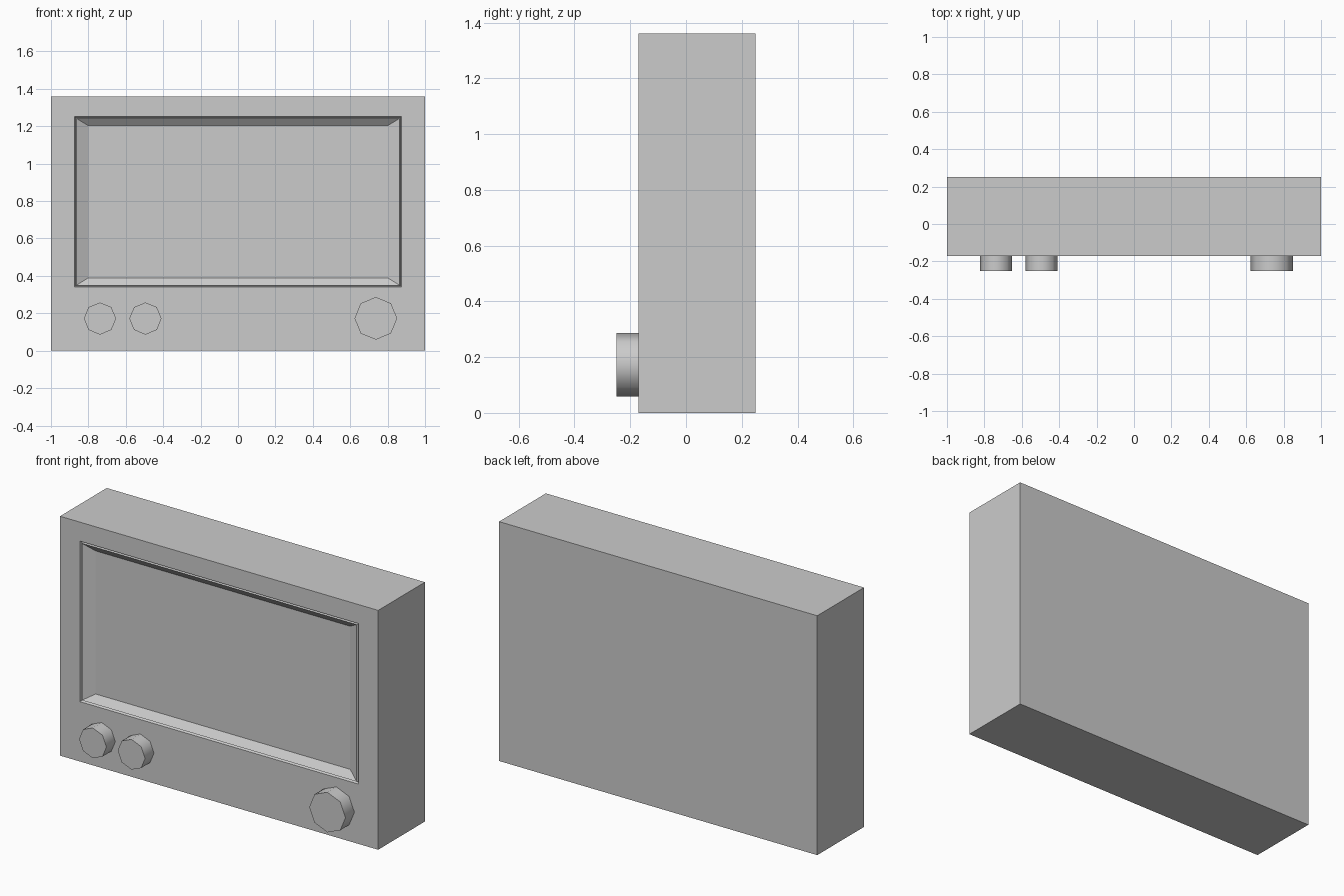
import bpy, bmesh, math
from mathutils import Matrix

if "Cube" in bpy.data.objects:
    bpy.data.objects.remove(bpy.data.objects["Cube"])

FRONT, BACK = -0.17, 0.25


def finish(name, bm):
    bmesh.ops.recalc_face_normals(bm, faces=bm.faces[:])
    mesh = bpy.data.meshes.new(name)
    bm.to_mesh(mesh)
    bm.free()
    obj = bpy.data.objects.new(name, mesh)
    bpy.context.collection.objects.link(obj)
    return obj


def casing():
    # nested rectangles from back to screen: half width, z bottom, z top, y
    loops = [
        (1.0, 0.0, 1.36, BACK),
        (1.0, 0.0, 1.36, FRONT),
        (0.875, 0.34, 1.252, FRONT),            # groove around the screen
        (0.87, 0.345, 1.247, FRONT + 0.012),
        (0.864, 0.35, 1.242, FRONT + 0.002),    # start of sloped bezel
        (0.80, 0.39, 1.203, FRONT + 0.035),     # screen
    ]
    bm = bmesh.new()
    rings = [[bm.verts.new((x, y, z)) for x, z in
              ((-w, lo), (w, lo), (w, hi), (-w, hi))] for w, lo, hi, y in loops]
    for a, b in zip(rings, rings[1:]):
        for i in range(4):
            j = (i + 1) % 4
            bm.faces.new((a[i], a[j], b[j], b[i]))
    bm.faces.new(rings[0])
    bm.faces.new(rings[-1])
    finish("television_casing", bm)


def knob(name, x, z, radius):
    # eight-sided dial standing out from the front panel
    bm = bmesh.new()
    place = Matrix.Translation((x, -0.21, z)) @ Matrix.Rotation(math.pi / 2, 4, 'X')
    bmesh.ops.create_cone(bm, cap_ends=True, segments=8, radius1=radius,
                          radius2=radius, depth=0.08, matrix=place)
    obj = finish(name, bm)
    bpy.ops.object.select_all(action='DESELECT')
    obj.select_set(True)
    bpy.context.view_layer.objects.active = obj
    bpy.ops.object.shade_smooth_by_angle(angle=math.radians(50))


casing()
knob("small_knob_left", -0.738, 0.172, 0.086)
knob("small_knob_right", -0.495, 0.172, 0.086)
knob("large_knob", 0.737, 0.173, 0.114)
